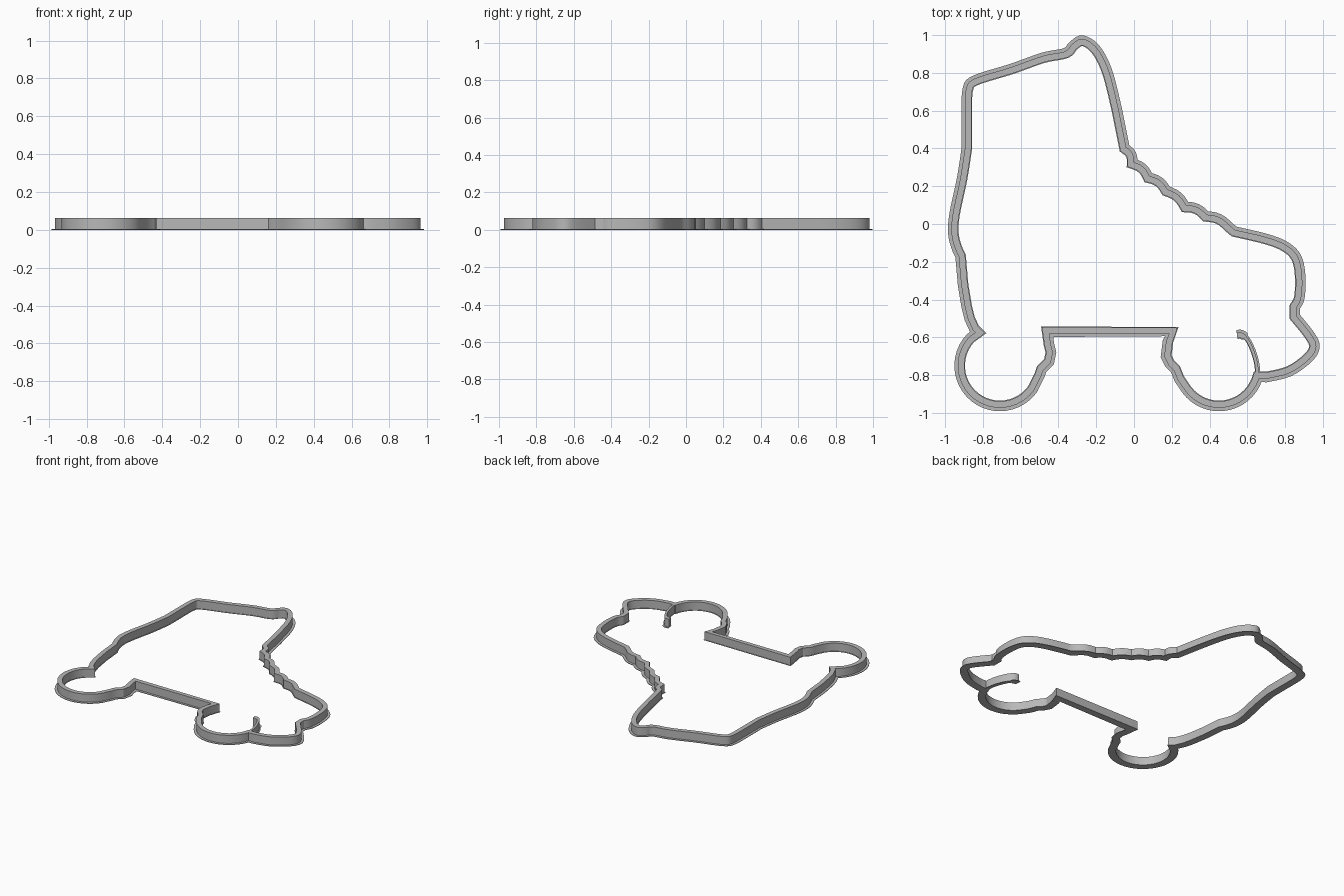
import bpy
import bmesh
import math
from mathutils import Vector

cube = bpy.data.objects.get("Cube")
if cube:
    bpy.data.objects.remove(cube, do_unlink=True)

grey = bpy.data.materials.new("plain grey")
grey.use_nodes = True
grey.diffuse_color = (0.48, 0.48, 0.48, 1)
grey.node_tree.nodes["Principled BSDF"].inputs["Base Color"].default_value = grey.diffuse_color


def points(*pairs):
    return [Vector(pair) for pair in pairs]


def arc(centre, radius, start, end, steps=24):
    """Points along a circular arc, angles in degrees."""
    angles = [math.radians(start + (end - start) * i / steps) for i in range(steps + 1)]
    return [Vector(centre) + radius * Vector((math.cos(a), math.sin(a))) for a in angles]


def smooth(pts, steps=5):
    """Rounded curve running through every given point."""
    padded = [pts[0]] + pts + [pts[-1]]
    result = []
    for a, b, c, d in zip(padded, padded[1:], padded[2:], padded[3:]):
        for i in range(steps):
            t = i / steps
            result.append(b + t * (c - a) / 2 + t * t * (a - 2.5 * b + 2 * c - d / 2)
                          + t ** 3 * (1.5 * (b - c) + (d - a) / 2))
    return result + [pts[-1]]


def scallops(pts, bulge, steps=6):
    """Little outward arches between neighbouring points."""
    result = []
    for a, b in zip(pts, pts[1:]):
        side = b - a
        outward = Vector((side.y, -side.x)).normalized()
        for i in range(steps):
            t = i / steps
            result.append(a + t * side + outward * bulge * math.sin(math.pi * t))
    return result + [pts[-1]]


def ribbon(name, path, inward, outward, height, closed=True, widths=None):
    """Upright band of rectangular section swept along a flat path."""
    bm = bmesh.new()
    count = len(path)
    rings = []
    for i, p in enumerate(path):
        before = path[i - 1] if closed or i else p
        after = path[(i + 1) % count] if closed or i < count - 1 else p
        came, goes = (p - before).normalized(), (after - p).normalized()
        along = (came + goes).normalized()
        normal = Vector((-along.y, along.x))
        miter = 1 / max(abs(along.dot(goes if goes.length else came)), 0.65)
        scale = miter * (widths[i] if widths else 1)
        left, right = p + normal * inward * scale, p - normal * outward * scale
        rings.append([bm.verts.new((q.x, q.y, z))
                      for q, z in ((left, 0), (right, 0), (right, height), (left, height))])
    for i in range(count if closed else count - 1):
        a, b = rings[i], rings[(i + 1) % count]
        for k in range(4):
            n = (k + 1) % 4
            bm.faces.new((a[k], a[n], b[n], b[k]))
    if not closed:
        bm.faces.new(rings[0])
        bm.faces.new(rings[-1][::-1])
    bmesh.ops.recalc_face_normals(bm, faces=bm.faces)
    mesh = bpy.data.meshes.new(name)
    bm.to_mesh(mesh)
    bm.free()
    mesh.materials.append(grey)
    obj = bpy.data.objects.new(name, mesh)
    bpy.context.collection.objects.link(obj)
    bpy.ops.object.select_all(action="DESELECT")
    obj.select_set(True)
    bpy.context.view_layer.objects.active = obj
    bpy.ops.object.shade_smooth_by_angle(angle=math.radians(30))
    return obj


# Wheels and the sole between them
wheel_radius = 0.213
back_wheel = arc((-0.71, -0.75), wheel_radius, 137, 325)
front_wheel = arc((0.45, -0.75), wheel_radius, 213, 344)
back_bracket = points((-0.5, -0.8), (-0.49, -0.77), (-0.45, -0.73), (-0.44, -0.68),
                      (-0.45, -0.64), (-0.46, -0.57))
front_bracket = points((0.2, -0.57), (0.18, -0.62), (0.17, -0.7), (0.19, -0.74),
                       (0.22, -0.77), (0.24, -0.82))

# Toe, laces, ankle and heel of the boot
toe = smooth(points((0.7, -0.81), (0.82, -0.78), (0.92, -0.71), (0.955, -0.65),
                    (0.93, -0.59), (0.85, -0.49)), 4)
toe_cap = smooth(points((0.85, -0.44), (0.875, -0.39), (0.88, -0.28), (0.86, -0.18),
                        (0.8, -0.12), (0.7, -0.08), (0.53, -0.04)))
laces = scallops(points((0.5, -0.015), (0.38, 0.04), (0.27, 0.09), (0.17, 0.175),
                        (0.075, 0.245), (-0.01, 0.32), (-0.05, 0.4)), 0.016)
cuff = smooth(points((-0.09, 0.6), (-0.14, 0.8), (-0.2, 0.92), (-0.27, 0.97),
                     (-0.32, 0.945), (-0.36, 0.905), (-0.48, 0.88), (-0.65, 0.82),
                     (-0.84, 0.76), (-0.88, 0.71), (-0.885, 0.6)))
back = smooth(points((-0.885, 0.4), (-0.91, 0.24), (-0.95, 0.05), (-0.956, -0.05),
                     (-0.94, -0.12), (-0.918, -0.17)))
heel = points((-0.905, -0.32), (-0.885, -0.44), (-0.87, -0.5), (-0.845, -0.555),
              (-0.825, -0.575))

outline = (back_wheel + back_bracket + front_bracket + front_wheel
           + toe + toe_cap + laces + cuff + back + heel)

# Thin base flange with the tall wall standing on it
ribbon("base_flange", outline, 0.028, 0.028, 0.004)
ribbon("cutter_wall", outline, 0.024, 0.010, 0.064)

# Free end of the front wheel curling up inside the toe
curl = smooth(points((0.655, -0.8), (0.65, -0.74), (0.63, -0.67), (0.6, -0.61),
                     (0.57, -0.585), (0.545, -0.585)), 4)
taper = [0.55 if i < len(curl) * 0.65 else 0.95 for i in range(len(curl))]
ribbon("wheel_curl_flange", curl, 0.025, 0.025, 0.004, False, taper)
ribbon("wheel_curl_wall", curl, 0.020, 0.010, 0.064, False, taper)
